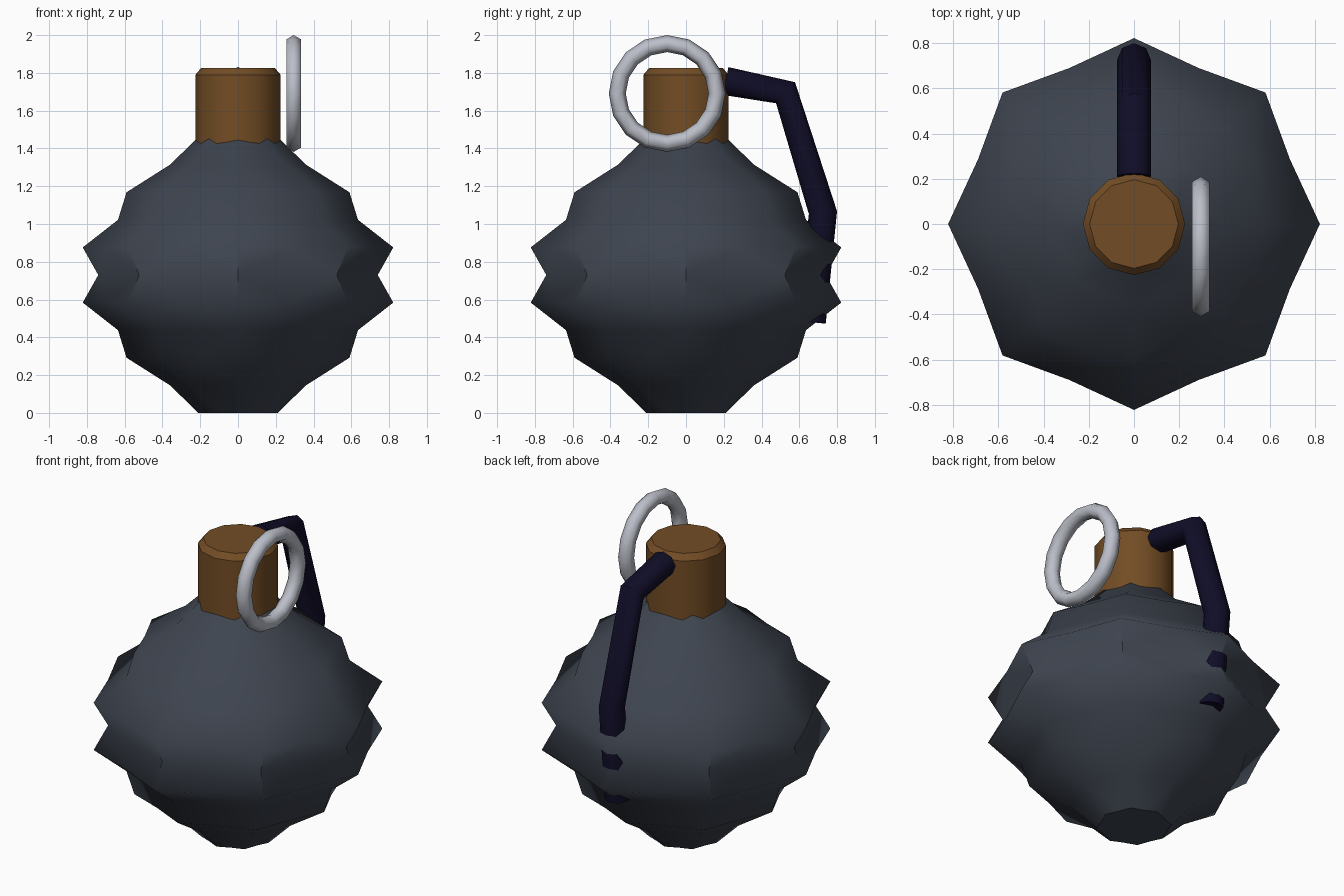
import bpy, bmesh
from math import sin, cos, pi, radians
from mathutils import Vector

cube = bpy.data.objects.get("Cube")
if cube:
    bpy.data.objects.remove(cube, do_unlink=True)


def material(name, rgb):
    m = bpy.data.materials.new(name)
    m.use_nodes = True
    m.diffuse_color = (*rgb, 1)
    bsdf = m.node_tree.nodes["Principled BSDF"]
    bsdf.inputs["Base Color"].default_value = (*rgb, 1)
    bsdf.inputs["Roughness"].default_value = 0.7
    return m


def finish(bm, name, mat, angle):
    bmesh.ops.recalc_face_normals(bm, faces=bm.faces[:])
    mesh = bpy.data.meshes.new(name)
    bm.to_mesh(mesh)
    bm.free()
    ob = bpy.data.objects.new(name, mesh)
    bpy.context.collection.objects.link(ob)
    mesh.materials.append(mat)
    bpy.ops.object.select_all(action="DESELECT")
    ob.select_set(True)
    bpy.context.view_layer.objects.active = ob
    bpy.ops.object.shade_smooth_by_angle(angle=radians(angle))
    return ob


def loft(bm, rings, closed=False):
    """Quads between successive rings, with end caps unless closed."""
    n = len(rings[0])
    pairs = list(zip(rings, rings[1:]))
    if closed:
        pairs.append((rings[-1], rings[0]))
    for a, b in pairs:
        for i in range(n):
            j = (i + 1) % n
            bm.faces.new((a[i], a[j], b[j], b[i]))
    if not closed:
        bm.faces.new(rings[0])
        bm.faces.new(rings[-1])


steel = material("dark slate", (0.048, 0.058, 0.078))
brown = material("brown", (0.17, 0.073, 0.018))
silver = material("silver grey", (0.5, 0.52, 0.58))
navy = material("dark navy", (0.005, 0.004, 0.02))

# Body: eight-sided barrel of panels whose edges are notched inward halfway
SIDES, STEP, NOTCH = 8, 0.292, 0.9
radii = (0.21, 0.59, 0.822, 0.822, 0.59, 0.21)
bm = bmesh.new()


def polar(r, turn, z):
    a = 2 * pi * turn / SIDES
    return bm.verts.new((r * cos(a), r * sin(a), z))


corners, dips, notches = [], [], []
for k, r in enumerate(radii):
    corners.append([polar(r, i, k * STEP) for i in range(SIDES)])
    flat = r * cos(pi / SIDES) * 0.983
    dips.append([polar(flat, i + 0.5, k * STEP) for i in range(SIDES)])
    if k:
        mid = (r + radii[k - 1]) / 2 * NOTCH
        notches.append([polar(mid, i, (k - 0.5) * STEP) for i in range(SIDES)])
for k, notch in enumerate(notches):
    for i in range(SIDES):
        j = (i + 1) % SIDES
        bm.faces.new((corners[k][i], dips[k][i], corners[k][j], notch[j],
                      corners[k + 1][j], dips[k + 1][i], corners[k + 1][i], notch[i]))
for k in (0, -1):
    bm.faces.new([v for pair in zip(corners[k], dips[k]) for v in pair])
finish(bm, "body", steel, 38)

# Neck plug with a chamfered top
bm = bmesh.new()
rings = []
for r, z in ((0.226, 1.3), (0.226, 1.79), (0.196, 1.825)):
    rings.append([bm.verts.new((r * cos(i * pi / 6), r * sin(i * pi / 6), z))
                  for i in range(12)])
loft(bm, rings)
finish(bm, "neck", brown, 38)

# Pull ring standing beside the neck
bm = bmesh.new()
MAJOR, MINOR, SEGS = 0.264, 0.045, 16
rings = []
for s in range(SEGS):
    a = 2 * pi * s / SEGS
    ring = []
    for t in range(6):
        b = t * pi / 3
        r = MAJOR + MINOR * cos(b)
        ring.append(bm.verts.new((0.295 + MINOR * sin(b),
                                  -0.1 + r * sin(a), 1.691 + r * cos(a))))
    rings.append(ring)
loft(bm, rings, closed=True)
finish(bm, "pull_ring", silver, 65)

# Safety lever: bent tube running down the back
bm = bmesh.new()
path = [Vector(p) for p in ((0, 0.21, 1.757), (0, 0.527, 1.695),
                            (0, 0.725, 1.06), (0, 0.665, 0.48))]
side = Vector((1, 0, 0))
rings = []
for i, p in enumerate(path):
    before = (p - path[max(i - 1, 0)]).normalized()
    after = (path[min(i + 1, len(path) - 1)] - p).normalized()
    up = side.cross((before + after).normalized())
    rings.append([bm.verts.new(p + 0.075 * (side * cos(t * pi / 4) + up * sin(t * pi / 4)))
                  for t in range(8)])
loft(bm, rings)
finish(bm, "safety_lever", navy, 50)
